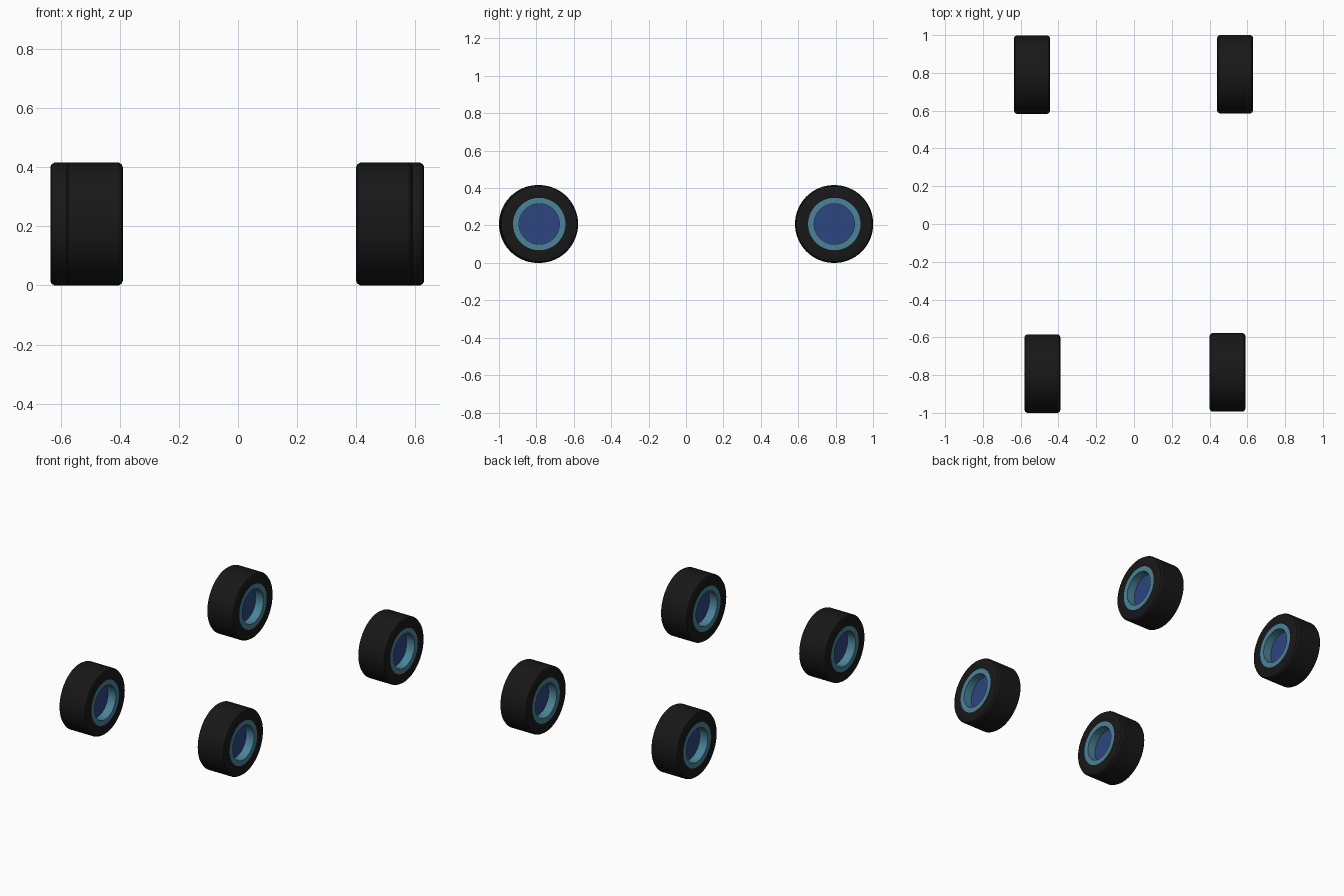
import bpy, bmesh, math

if "Cube" in bpy.data.objects:
    bpy.data.objects.remove(bpy.data.objects["Cube"])

SEGMENTS = 64
R = 0.208      # tyre radius
W = 0.095      # half tyre width


def material(name, rgb):
    m = bpy.data.materials.new(name)
    m.diffuse_color = (*rgb, 1)
    m.use_nodes = True
    m.node_tree.nodes["Principled BSDF"].inputs["Base Color"].default_value = m.diffuse_color
    return m


RUBBER = material("rubber", (0.009, 0.009, 0.009))
TEAL = material("teal_paint", (0.07, 0.23, 0.32))
BLUE = material("blue_paint", (0.026, 0.061, 0.216))


def mirrored(half):
    """Complete a (x, radius) half profile across the wheel's middle plane."""
    return half + [(-x, r) for x, r in reversed(half)]


def lathe(name, profile, mat, location):
    """Spin a closed (x, radius) profile around the x axis."""
    bm = bmesh.new()
    rings = []
    for i in range(SEGMENTS):
        a = 2 * math.pi * i / SEGMENTS
        rings.append([bm.verts.new((x, r * math.cos(a), r * math.sin(a)))
                      for x, r in profile])
    n = len(profile)
    for i in range(SEGMENTS):
        a, b = rings[i], rings[(i + 1) % SEGMENTS]
        for j in range(n):
            k = (j + 1) % n
            bm.faces.new((a[j], a[k], b[k], b[j]))
    finish(bm, name, mat, location)


def disc(name, radius, half_width, mat, location):
    """Solid round plate facing along x."""
    bm = bmesh.new()
    loops = [[bm.verts.new((x, radius * math.cos(2 * math.pi * i / SEGMENTS),
                            radius * math.sin(2 * math.pi * i / SEGMENTS)))
              for i in range(SEGMENTS)] for x in (-half_width, half_width)]
    for loop in loops:
        bm.faces.new(loop)
    for i in range(SEGMENTS):
        k = (i + 1) % SEGMENTS
        bm.faces.new((loops[0][i], loops[0][k], loops[1][k], loops[1][i]))
    finish(bm, name, mat, location)


def finish(bm, name, mat, location):
    bmesh.ops.recalc_face_normals(bm, faces=bm.faces)
    mesh = bpy.data.meshes.new(name)
    bm.to_mesh(mesh)
    bm.free()
    mesh.materials.append(mat)
    obj = bpy.data.objects.new(name, mesh)
    obj.location = location
    bpy.context.collection.objects.link(obj)
    bpy.ops.object.select_all(action='DESELECT')
    obj.select_set(True)
    bpy.context.view_layer.objects.active = obj
    bpy.ops.object.shade_smooth_by_angle(angle=math.radians(30))


# Profiles: tyre with rounded shoulders, rim sleeve inside it
tyre = mirrored([(W - 0.002, 0.14), (W, 0.143), (W, R - 0.015),
                 (W - 0.004, R - 0.006), (W - 0.014, R)])
rim = mirrored([(W - 0.002, 0.108), (W - 0.002, 0.14)])

# Four wheels; front and rear tracks differ slightly
wheels = {
    "front_left": (-0.485, -0.792),
    "front_right": (0.495, -0.785),
    "rear_left": (-0.54, 0.791),
    "rear_right": (0.535, 0.793),
}
for place, (x, y) in wheels.items():
    loc = (x, y, R)
    lathe(place + "_tyre", tyre, RUBBER, loc)
    lathe(place + "_rim", rim, TEAL, loc)
    disc(place + "_hub_plate", 0.108, 0.037, BLUE, loc)
